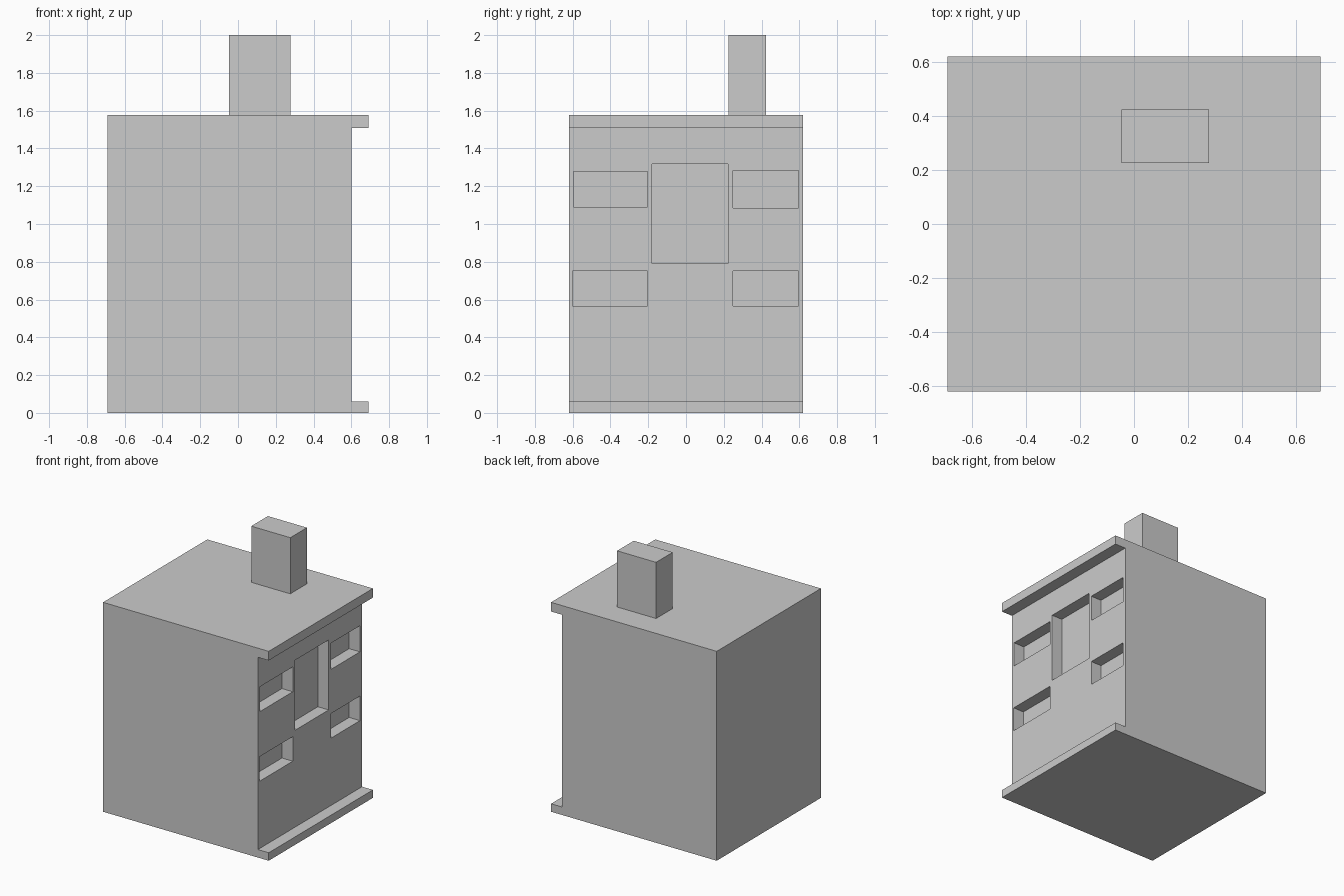
import bpy, bmesh
from mathutils import Matrix, Vector

if "Cube" in bpy.data.objects:
    bpy.data.objects.remove(bpy.data.objects["Cube"])

HALF_Y = 0.62
WALL_X, LEDGE_X, BACK_X = 0.60, 0.69, -0.69
ROOF_Z, DEPTH = 1.577, 0.09


def add_box(bm, lo, hi):
    lo, hi = Vector(lo), Vector(hi)
    mat = Matrix.Translation((lo + hi) / 2) @ Matrix.Diagonal((*(hi - lo), 1))
    bmesh.ops.create_cube(bm, size=1, matrix=mat)


def finish(bm, name):
    bmesh.ops.recalc_face_normals(bm, faces=bm.faces)
    mesh = bpy.data.meshes.new(name)
    bm.to_mesh(mesh)
    bm.free()
    obj = bpy.data.objects.new(name, mesh)
    bpy.context.collection.objects.link(obj)
    return obj


# House body: side profile with roof and base ledges, extruded along y
profile = [(BACK_X, 0), (LEDGE_X, 0), (LEDGE_X, 0.06), (WALL_X, 0.06),
           (WALL_X, 1.508), (LEDGE_X, 1.508), (LEDGE_X, ROOF_Z), (BACK_X, ROOF_Z)]
bm = bmesh.new()
face = bm.faces.new([bm.verts.new((x, -HALF_Y, z)) for x, z in profile])
ext = bmesh.ops.extrude_face_region(bm, geom=[face], use_keep_orig=True)
bmesh.ops.translate(bm, vec=(0, 2 * HALF_Y, 0),
                    verts=[v for v in ext["geom"] if isinstance(v, bmesh.types.BMVert)])
body = finish(bm, "house_body")

# Recesses in the facade: tall central opening and four windows (y0, y1, z0, z1)
recesses = [(-0.18, 0.222, 0.79, 1.317),
            (-0.595, -0.205, 1.09, 1.277), (0.248, 0.595, 1.085, 1.282),
            (-0.60, -0.205, 0.567, 0.752), (0.248, 0.595, 0.567, 0.752)]
bm = bmesh.new()
for y0, y1, z0, z1 in recesses:
    add_box(bm, (WALL_X - DEPTH, y0, z0), (WALL_X + 0.05, y1, z1))
cutter = finish(bm, "recess_cutter")
cutter.hide_render = True
cutter.display_type = 'WIRE'

mod = body.modifiers.new("recesses", 'BOOLEAN')
mod.operation = 'DIFFERENCE'
mod.solver = 'EXACT'
mod.object = cutter
bpy.context.view_layer.objects.active = body
bpy.ops.object.modifier_apply(modifier=mod.name)
bpy.data.objects.remove(cutter)

# Chimney standing on the roof
bm = bmesh.new()
add_box(bm, (-0.047, 0.225, ROOF_Z), (0.278, 0.423, 2.0))
finish(bm, "chimney")
